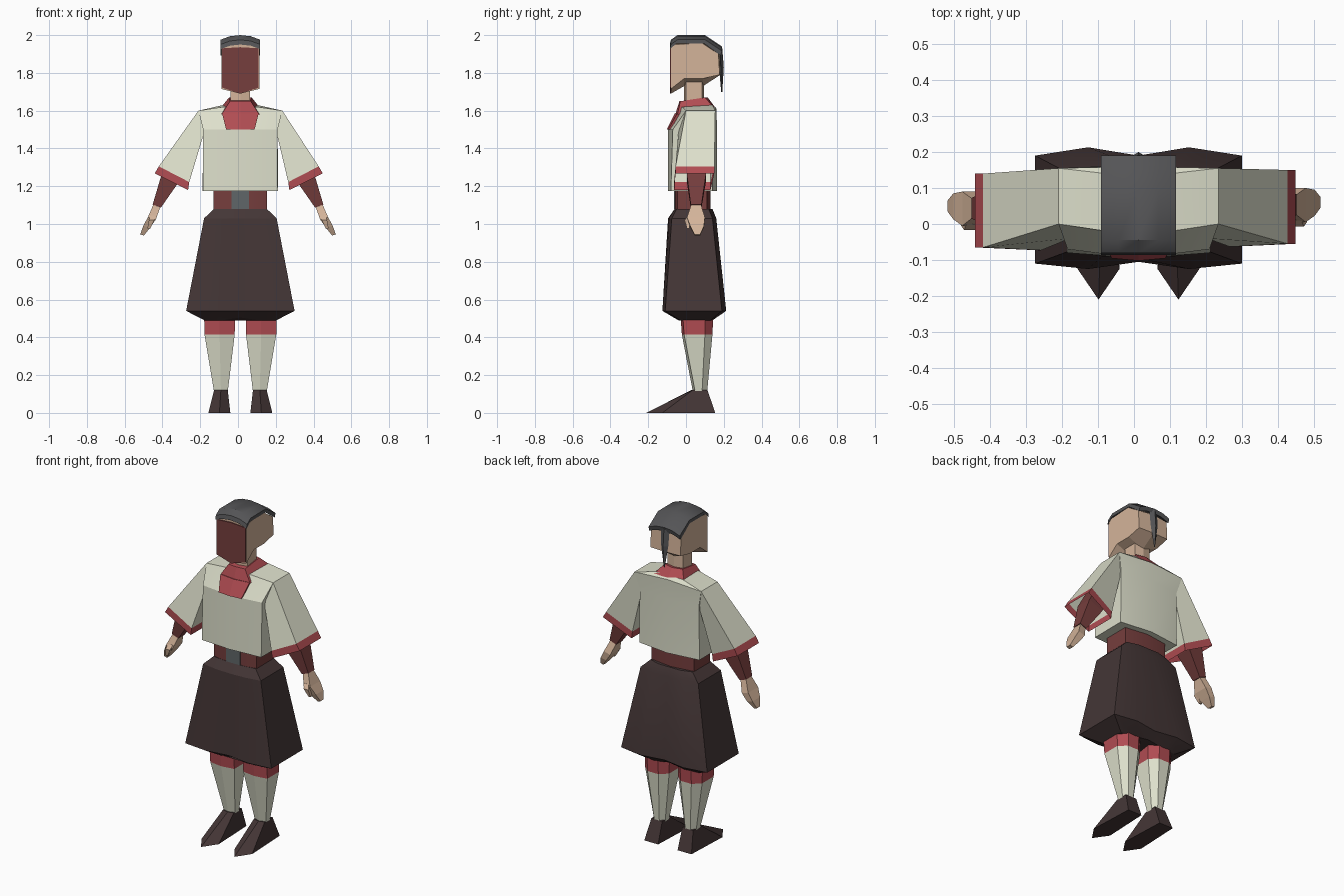
import bpy, bmesh, math

if "Cube" in bpy.data.objects:
    bpy.data.objects.remove(bpy.data.objects["Cube"])

CX = 0.0125  # body centre line


def material(name, rgb):
    m = bpy.data.materials.new(name)
    lin = [(c / 255 / 12.92 if c < 11 else ((c / 255 + 0.055) / 1.055) ** 2.4) for c in rgb]
    m.diffuse_color = (*lin, 1)
    m.use_nodes = True
    m.node_tree.nodes["Principled BSDF"].inputs["Base Color"].default_value = m.diffuse_color
    return m


CREAM = material("cream cloth", (222, 224, 204))
RED = material("red trim", (176, 76, 82))
MAROON = material("maroon cloth", (118, 62, 61))
SKIN = material("skin", (212, 180, 154))
BROWN = material("dark brown cloth", (68, 54, 54))
HAIR = material("dark grey", (84, 84, 86))
BUCKLE = material("buckle grey", (96, 102, 104))


def loft(name, rings, mats, caps=(True, True), smooth=None):
    """Skin a stack of equal rings; mats gives one material per segment."""
    if not isinstance(mats, list):
        mats = [mats] * (len(rings) - 1)
    used = list(dict.fromkeys(mats))
    bm = bmesh.new()
    vs = [[bm.verts.new(p) for p in r] for r in rings]
    n = len(rings[0])
    for k in range(len(rings) - 1):
        for i in range(n):
            j = (i + 1) % n
            f = bm.faces.new((vs[k][i], vs[k][j], vs[k + 1][j], vs[k + 1][i]))
            f.material_index = used.index(mats[k])
    if caps[0]:
        bm.faces.new(vs[0][::-1]).material_index = used.index(mats[0])
    if caps[1]:
        bm.faces.new(vs[-1]).material_index = used.index(mats[-1])
    bmesh.ops.recalc_face_normals(bm, faces=bm.faces)
    me = bpy.data.meshes.new(name)
    bm.to_mesh(me)
    bm.free()
    for m in used:
        me.materials.append(m)
    if smooth:
        me.shade_smooth()
        me.set_sharp_from_angle(angle=math.radians(smooth))
    ob = bpy.data.objects.new(name, me)
    bpy.context.collection.objects.link(ob)
    return ob


def sym(z, half):
    """Mirrored ring from half points (x, y[, z]) ordered front centre to back centre."""
    pts = [(p[0], p[1], p[2] if len(p) > 2 else z) for p in half]
    full = pts + [(-x, y, w) for x, y, w in reversed(pts) if x > 0]
    return [(x + CX, y, w) for x, y, w in full]


def plate(name, pts, y0, y1, mat):
    """Thin front-facing plate from (x, z) points."""
    return loft(name, [[(x + CX, y, z) for x, z in pts] for y in (y0, y1)], mat)


# skirt
loft("skirt", [
    sym(1.08, [(0, -.06), (.07, -.06), (.14, -.05), (.14, .12), (.07, .14), (0, .14)]),
    sym(1.03, [(0, -.095), (.1, -.09), (.192, -.075), (.192, .14), (.1, .16), (0, .16)]),
    sym(.54, [(0, -.105), (.14, -.125), (.287, -.11), (.287, .19), (.14, .213), (0, .19)]),
    sym(.49, [(0, -.04, .505), (.1, -.04), (.19, -.03), (.19, .13), (.1, .14), (0, .14, .505)]),
], BROWN, smooth=25)

# belt and buckle
belt = [(0, -.06), (.08, -.058), (.142, -.045), (.142, .11), (0, .13)]
loft("belt", [sym(1.07, belt), sym(1.19, belt)], MAROON, smooth=25)
plate("buckle", [(-.047, 1.08), (.047, 1.08), (.047, 1.18), (-.047, 1.18)], -.064, -.056, BUCKLE)

# tunic body
loft("tunic", [
    sym(1.175, [(0, -.095), (.198, -.08), (.2, .14), (0, .165)]),
    sym(1.5, [(0, -.095), (.197, -.07), (.197, .14), (0, .165)]),
    sym(1.59, [(0, -.05), (.222, 0, 1.6), (.222, .155, 1.6), (0, .16, 1.615)]),
    sym(1.62, [(0, -.03), (.09, -.02), (.09, .14, 1.63), (0, .14, 1.63)]),
], CREAM, smooth=25)

# collar with front bib
loft("collar", [
    sym(1.58, [(0, -.06, 1.57), (.1, -.045), (.1, .145, 1.62), (0, .152, 1.62)]),
    sym(1.65, [(0, -.035), (.055, -.03), (.06, .1, 1.67), (0, .115, 1.67)]),
], RED)
loft("bib", [
    sym(1.5, [(0, -.102), (.075, -.095), (.075, -.08), (0, -.085)]),
    sym(1.585, [(0, -.06), (.097, -.047), (.097, -.02), (0, -.04)]),
], RED)

# neck
neck = [(0, -.01), (.052, 0), (.052, .085), (0, .095)]
loft("neck", [sym(1.63, neck), sym(1.77, neck)], SKIN)

# head: side profile skinned across the width
side = [(-.08, 1.715), (-.08, 1.94), (-.065, 1.95), (.085, 1.958), (.172, 1.9), (.178, 1.79), (.09, 1.77), (-.01, 1.77)]
mid = [(-.08, 1.69), (-.08, 1.955), (-.06, 1.965), (.09, 1.97), (.178, 1.91), (.182, 1.79), (.09, 1.73), (-.01, 1.73)]
loft("head", [[(x + CX, y, z) for y, z in prof] for x, prof in ((-.1, side), (0, mid), (.1, side))], SKIN)

# face cover
plate("face_cover", [(-.097, 1.93), (0, 1.936), (.097, 1.93), (.097, 1.722), (0, 1.69), (-.097, 1.722)],
      -.086, -.079, MAROON)

# hair cap, domed across the width
cap = [(-.086, 1.95), (-.08, 1.975), (-.045, 2), (.1, 2), (.19, 1.94), (.184, 1.915), (.095, 1.98), (-.05, 1.98)]
loft("hair_cap", [[(x + CX, y, z - d) for y, z in cap] for x, d in
                  ((-.104, .024), (-.055, .006), (0, 0), (.055, .006), (.104, .024))], HAIR, smooth=35)

# hair tail at the back
loft("hair_tail", [
    sym(1.93, [(0, .175), (.028, .178), (0, .192)]),
    sym(1.83, [(0, .175), (.024, .185), (0, .2)]),
    sym(1.7, [(0, .186), (.003, .189), (0, .192)]),
], HAIR)


def limb_ring(s, z, x0, x1, y0, y1, tilt=0.0):
    dy = .005 * s
    return [(s * x0, y0 + dy, z - tilt), (s * x1, y0 + dy, z + tilt),
            (s * x1, y1 + dy, z + tilt), (s * x0, y1 + dy, z - tilt)]


for s, tag in ((-1, "left"), (1, "right")):
    # wide open sleeve with red cuff
    shoulder = [(s * x + CX, y, z) for x, y, z in
                ((.222, 0, 1.6), (.222, .155, 1.6), (.19, .13, 1.49), (.19, -.04, 1.49))]
    ends = [[(s * x + .004, y + .005 * s, z) for x, y, z in
             ((xo, -.06, zo), (xo, .145, zo), (xi, .125, zi), (xi, -.068, zi))]
            for xo, zo, xi, zi in ((.423, 1.305, .262, 1.222), (.445, 1.268, .268, 1.18))]
    loft("sleeve_" + tag, [shoulder] + ends, [CREAM, RED], caps=(True, False))

    # forearm
    loft("forearm_" + tag, [
        limb_ring(s, 1.4, .24, .32, .01, .1, .02),
        limb_ring(s, 1.24, .315, .405, .0, .1, .02),
        limb_ring(s, 1.095, .408, .452, .02, .077, .008),
    ], MAROON)

    # hand and thumb
    loft("hand_" + tag, [
        limb_ring(s, 1.095, .412, .448, .023, .074, .008),
        limb_ring(s, 1.03, .435, .477, .0, .095, .006),
        limb_ring(s, .985, .465, .502, .018, .09, .004),
        limb_ring(s, .942, .498, .518, .04, .07, .003),
    ], SKIN)
    loft("thumb_" + tag, [
        limb_ring(s, 1.045, .435, .465, .005, .035),
        limb_ring(s, 1.02, .442, .472, -.012, .02),
        limb_ring(s, .975, .465, .48, .0, .012),
    ], SKIN)

    # lower leg with red knee band
    lx = s * .111 + CX
    leg = []
    for z, w, yf, ym, yb, dx in ((.53, .082, -.03, .1, .145, -.001), (.415, .08, -.022, .1, .14, -.001),
                                 (.11, .036, .037, .085, .112, -.008)):
        c = lx + s * dx
        leg.append([(c - w, yf + .012, z), (c, yf, z), (c + w, yf + .012, z),
                    (c + w, ym, z), (c + w * .45, yb, z), (c - w * .45, yb, z), (c - w, ym, z)])
    loft("lower_leg_" + tag, leg, [RED, CREAM])

    # pointed shoe
    sole = [(-.046, .155), (-.058, -.125), (0, -.21), (.058, -.125), (.046, .155)]
    top = [(-.036, .113), (-.036, .037), (0, .03), (.036, .037), (.036, .113)]
    loft("shoe_" + tag, [[(lx + x, y, 0) for x, y in sole],
                         [(lx - s * .008 + x, y, .122) for x, y in top]], BROWN)
